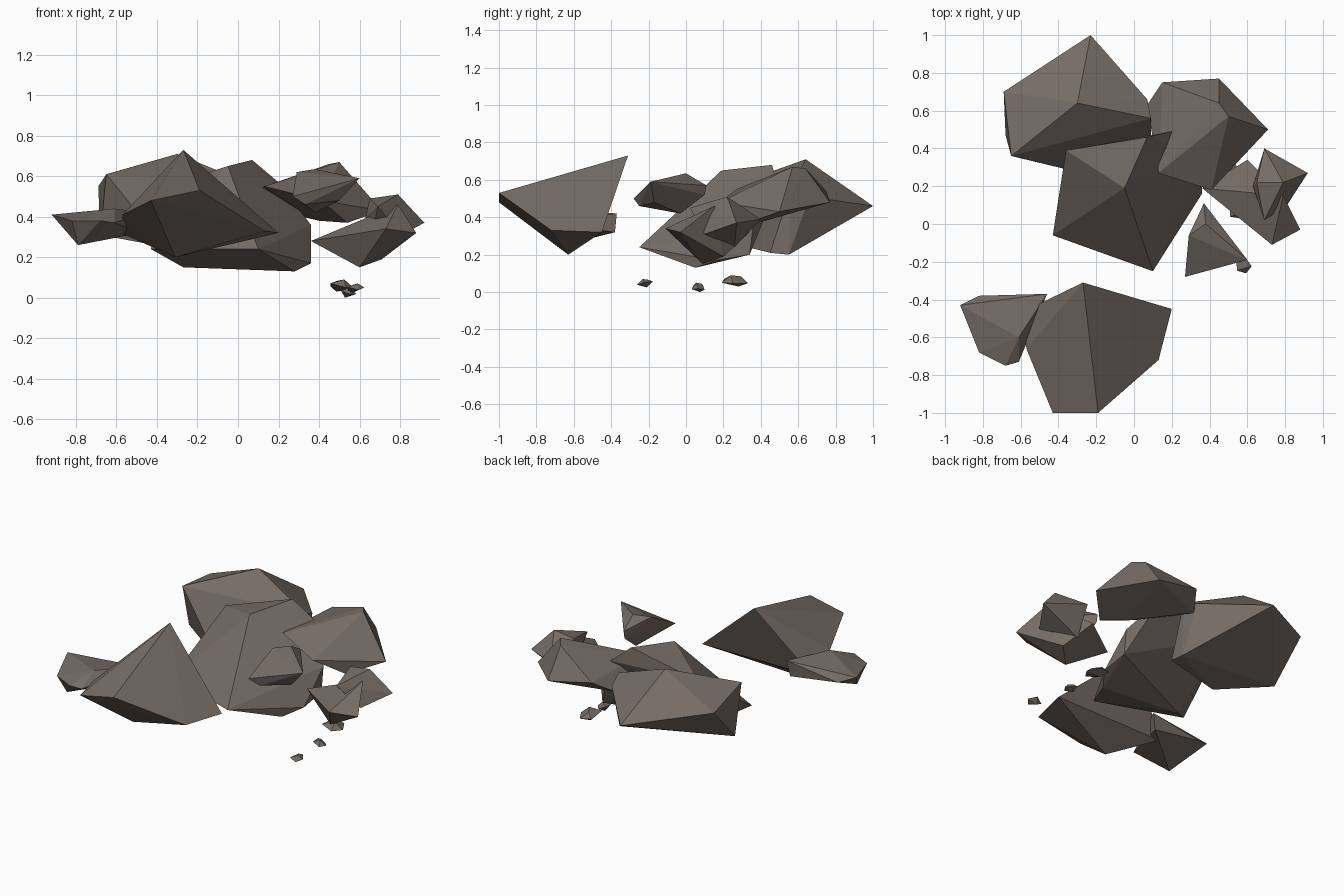
import bpy, bmesh, math, random
from mathutils import Vector

random.seed(4)
stone = bpy.data.materials.new("warm grey stone")
stone.diffuse_color = (0.18, 0.15, 0.13, 1)


def rock(name, *corners):
    """Faceted boulder: convex hull of a few corner points."""
    bm = bmesh.new()
    for c in corners:
        bm.verts.new(c)
    bmesh.ops.convex_hull(bm, input=bm.verts[:])
    loose = [v for v in bm.verts if not v.link_faces]
    bmesh.ops.delete(bm, geom=loose, context='VERTS')
    bmesh.ops.recalc_face_normals(bm, faces=bm.faces[:])
    me = bpy.data.meshes.new(name)
    bm.to_mesh(me)
    bm.free()
    me.materials.append(stone)
    ob = bpy.data.objects.new(name, me)
    bpy.context.collection.objects.link(ob)
    return ob


def chip(name, lo, hi):
    """Small stone: irregular ring plus top and bottom points filling a box."""
    mid = [(a + b) / 2 for a, b in zip(lo, hi)]
    half = [(b - a) / 2 for a, b in zip(lo, hi)]
    pts = [(0.3, -0.3, 1), (-0.3, 0.3, -1), (-0.2, 0.5, 0.8)]
    for i in range(5):
        a = math.tau * i / 5 + random.uniform(-0.2, 0.2)
        pts.append((1.08 * math.cos(a), 1.08 * math.sin(a), random.uniform(-0.6, 0.6)))
    rock(name, *[Vector(m + h * c for m, h, c in zip(mid, half, p)) for p in pts])


# large boulders
rock("front_boulder",
     (-.27, -.31, .73), (-.19, -1, .53), (-.43, -1, .48), (.13, -.72, .33),
     (.20, -.45, .32), (-.31, -.63, .20), (-.58, -.46, .32), (-.57, -.66, .41))
rock("centre_boulder",
     (-.05, .19, .65), (.07, .46, .68), (.20, .49, .57), (.36, .36, .36),
     (.36, .34, .20), (.36, .16, .17), (.28, .05, .13), (-.27, .08, .15),
     (.10, -.25, .24), (-.43, -.06, .24), (-.36, .39, .55))
rock("back_left_boulder",
     (-.30, .64, .71), (-.23, 1, .46), (-.69, .70, .55), (-.68, .47, .31),
     (-.65, .36, .61), (-.36, .29, .25), (.07, .66, .51), (.09, .56, .55),
     (.09, .55, .20), (.09, .45, .21))
rock("back_right_boulder",
     (.50, .57, .67), (.45, .64, .66), (.41, .18, .48), (.13, .27, .55),
     (.15, .75, .54), (.45, .77, .48), (.71, .50, .43), (.07, .63, .46),
     (.40, .42, .38), (.54, .33, .37))

# medium rocks
rock("left_rock",
     (-.92, -.43, .41), (-.46, -.37, .42), (-.82, -.38, .37), (-.68, -.75, .38),
     (-.82, -.68, .38), (-.61, -.73, .37), (-.79, -.62, .26), (-.48, -.38, .32),
     (-.61, -.60, .44))
rock("right_lower_rock",
     (.36, .19, .28), (.60, .34, .32), (.79, .15, .46), (.73, -.11, .34),
     (.88, -.03, .32), (.60, .09, .15), (.71, .20, .19))
rock("right_upper_rock",
     (.69, .40, .39), (.92, .27, .37), (.79, .22, .51), (.65, .22, .49),
     (.63, .20, .40), (.69, .02, .45), (.81, .10, .31), (.65, .26, .24))
rock("floating_wedge_rock",
     (.38, 0, .635), (.37, .11, .57), (.37, .10, .52), (.60, -.19, .59),
     (.27, -.28, .50), (.29, -.06, .62), (.33, -.25, .46), (.38, -.03, .42),
     (.50, -.17, .48))

# small chips near the ground
chip("chip_back", (.44, .19, .03), (.57, .33, .09))
chip("chip_middle", (.50, .03, .01), (.58, .10, .06))
chip("chip_front", (.54, -.26, .025), (.62, -.18, .07))

# rest the lowest chip exactly on the ground
low = min(bpy.data.objects, key=lambda o: min(v.co.z for v in o.data.vertices))
low.location.z -= min(v.co.z for v in low.data.vertices)
